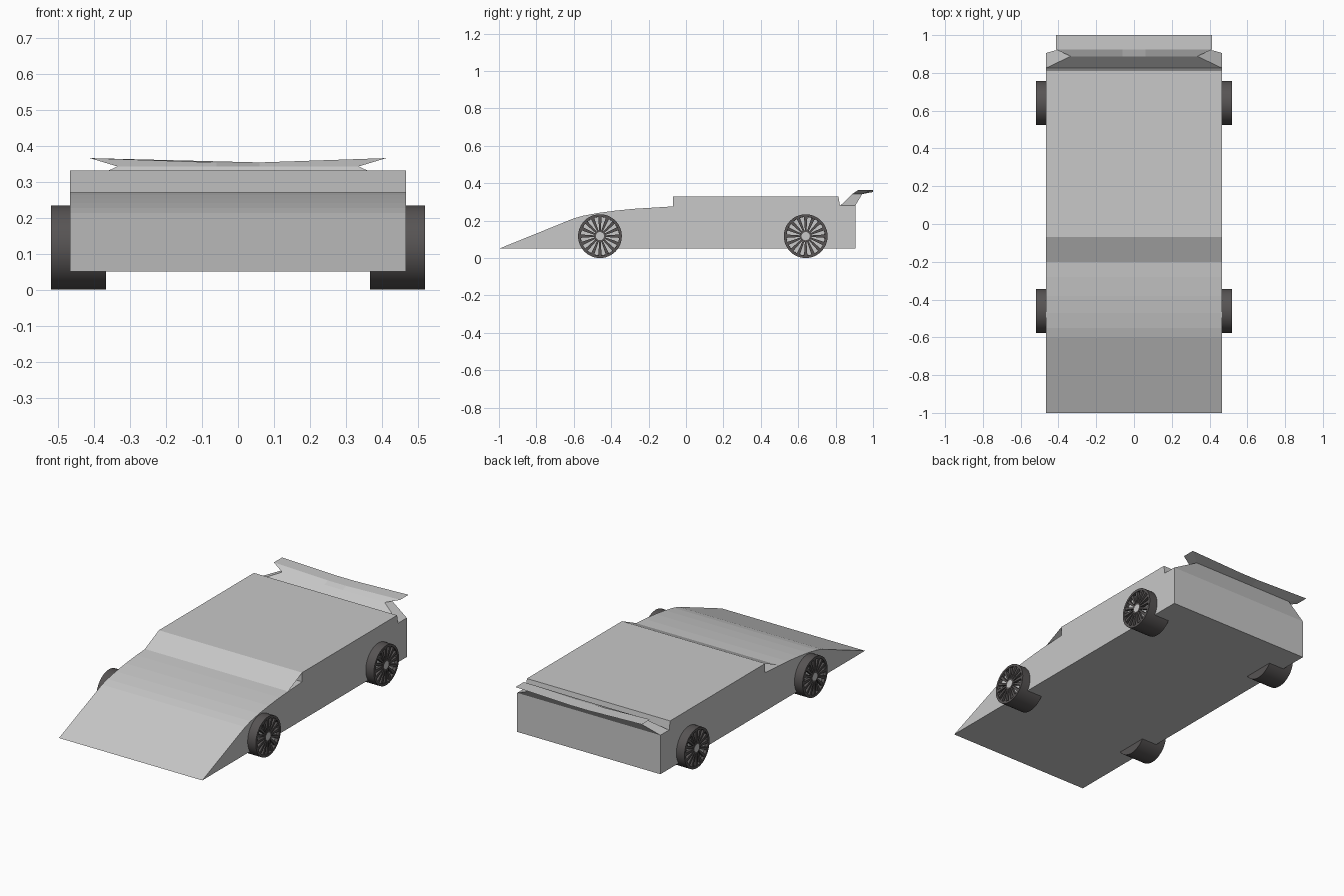
import bpy, bmesh, math
from mathutils import Matrix, Vector

cube = bpy.data.objects.get("Cube")
if cube:
    bpy.data.objects.remove(cube, do_unlink=True)


def material(name, color):
    m = bpy.data.materials.new(name)
    m.use_nodes = True
    m.diffuse_color = color
    m.node_tree.nodes["Principled BSDF"].inputs["Base Color"].default_value = color
    return m


body_grey = material("body light grey", (0.58, 0.58, 0.58, 1))
tyre_dark = material("tyre dark grey", (0.095, 0.088, 0.088, 1))
disc_grey = material("wheel disc grey", (0.58, 0.58, 0.58, 1))


def finish(bm, name, mats, recalc=True):
    if recalc:
        bmesh.ops.recalc_face_normals(bm, faces=bm.faces[:])
    mesh = bpy.data.meshes.new(name)
    bm.to_mesh(mesh)
    bm.free()
    for m in mats:
        mesh.materials.append(m)
    ob = bpy.data.objects.new(name, mesh)
    bpy.context.collection.objects.link(ob)
    return ob


def loft(bm, rings, close=True):
    """Skin equal-length rings of points and cap both ends."""
    loops = [[bm.verts.new(p) for p in ring] for ring in rings]
    n = len(loops[0])
    for a, b in zip(loops, loops[1:]):
        for i in range(n):
            j = (i + 1) % n
            bm.faces.new((a[i], a[j], b[j], b[i]))
    bm.faces.new(loops[0])
    bm.faces.new(loops[-1])
    return loops


HALF = 0.467

# Wedge body: side profile swept across the width
profile = [(-1, 0.05), (-0.6, 0.212), (-0.55, 0.226), (-0.47, 0.241), (-0.38, 0.253),
           (-0.28, 0.263), (-0.2, 0.268), (-0.07, 0.276), (-0.07, 0.33), (0.815, 0.33),
           (0.823, 0.28), (0.905, 0.28), (0.905, 0.05)]
bm = bmesh.new()
loft(bm, [[(x, y, z) for y, z in profile] for x in (-HALF, HALF)])
finish(bm, "body", [body_grey])

# Windscreen: a sheet bridging bonnet and roof, open at the sides
bm = bmesh.new()
bm.faces.new([bm.verts.new(p) for p in ((-HALF, -0.2, 0.269), (HALF, -0.2, 0.269),
                                        (HALF, -0.07, 0.33), (-HALF, -0.07, 0.33))])
finish(bm, "windscreen", [body_grey], recalc=False)


# Rear wing: base, narrow waist and flared top with a dip in the middle
def wing_ring(half, front, back, z, dip=0):
    xs = (-half, -0.06, 0.06, half)
    zs = (z, z - dip, z - dip, z)
    ring = [(x, front, h) for x, h in zip(xs, zs)]
    return ring + [(x, back, h) for x, _, h in reversed(ring)]


bm = bmesh.new()
loft(bm, [wing_ring(HALF, 0.825, 0.905, 0.28),
          wing_ring(0.335, 0.888, 0.942, 0.342),
          wing_ring(0.412, 0.923, 1.0, 0.365, 0.012)])
finish(bm, "rear_wing", [body_grey])

# Wheels: tyre with a recessed pale disc behind dark spokes
RADIUS, INNER, OUTER, DEPTH, SPOKES = 0.117, 0.367, 0.52, 0.018, 16


def wheel_pair(name, y):
    bm = bmesh.new()
    turn = Matrix.Rotation(math.pi / 2, 4, "Y")
    bmesh.ops.create_cone(bm, cap_ends=True, segments=48, radius1=RADIUS, radius2=RADIUS,
                          depth=OUTER - INNER,
                          matrix=Matrix.Translation(((INNER + OUTER) / 2, 0, 0)) @ turn)
    face = max(bm.faces, key=lambda f: f.calc_center_median().x)
    bmesh.ops.inset_region(bm, faces=[face], thickness=0.014)
    bmesh.ops.inset_region(bm, faces=[face], thickness=0.0005, depth=-DEPTH)
    face.material_index = 1
    # tapered spokes
    for i in range(SPOKES):
        rot = Matrix.Rotation(2 * math.pi * i / SPOKES, 3, "X")
        section = ((-0.004, 0.026), (0.004, 0.026), (0.009, 0.104), (-0.009, 0.104))
        loft(bm, [[rot @ Vector((x, a, r)) for a, r in section]
                  for x in (OUTER - DEPTH - 0.002, OUTER - 0.002)])
    # hub with a pale cap
    hub = bmesh.ops.create_cone(bm, cap_ends=True, segments=24, radius1=0.031, radius2=0.031,
                                depth=DEPTH,
                                matrix=Matrix.Translation((OUTER - DEPTH / 2 - 0.001, 0, 0)) @ turn)
    caps = {f for v in hub["verts"] for f in v.link_faces}
    cap = max(caps, key=lambda f: f.calc_center_median().x)
    bmesh.ops.inset_region(bm, faces=[cap], thickness=0.009)
    cap.material_index = 1
    bmesh.ops.translate(bm, verts=bm.verts[:], vec=(0, y, RADIUS))
    ob = finish(bm, name, [tyre_dark, disc_grey])
    bpy.ops.object.select_all(action="DESELECT")
    ob.select_set(True)
    bpy.context.view_layer.objects.active = ob
    bpy.ops.object.shade_smooth_by_angle(angle=math.radians(30))
    ob.modifiers.new("mirror", "MIRROR").use_axis[0] = True


wheel_pair("front_wheels", -0.46)
wheel_pair("rear_wheels", 0.64)
